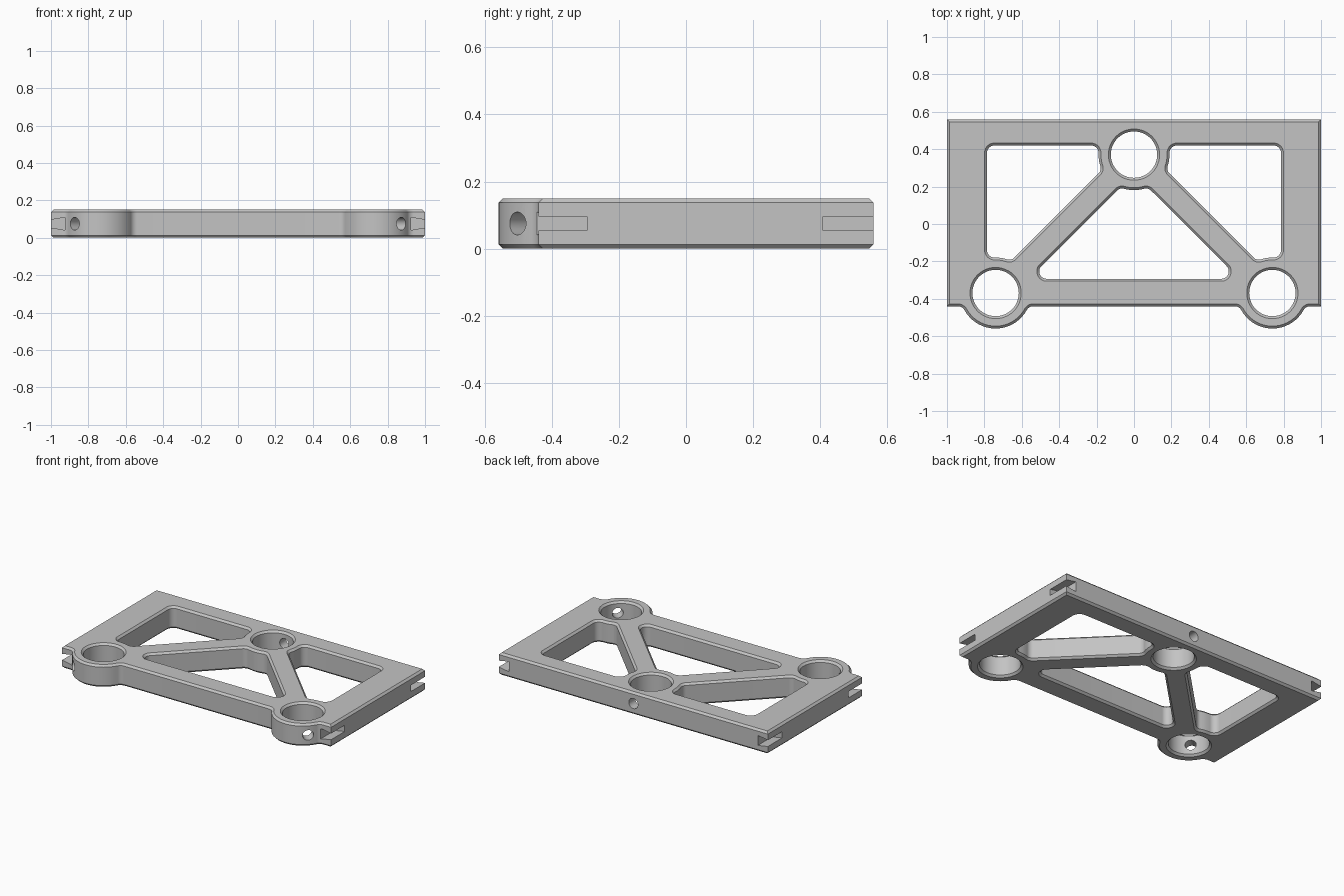
import bpy, bmesh, math
from mathutils import Vector

if "Cube" in bpy.data.objects:
    bpy.data.objects.remove(bpy.data.objects["Cube"])

H, CH = 0.15, 0.013            # plate thickness, edge chamfer
R, HOLE, FIL = 0.19, 0.124, 0.04   # boss, socket and fillet radii
TOP, BOT = 0.559, -0.44
C1, C2 = Vector((0, 0.371)), Vector((0.74, -0.369))   # socket centres
S = math.sqrt(0.5)

grey = bpy.data.materials.new("plain grey")
grey.use_nodes = True
grey.diffuse_color = (0.55, 0.55, 0.55, 1)
grey.node_tree.nodes["Principled BSDF"].inputs["Base Color"].default_value = (0.55, 0.55, 0.55, 1)


def arc(c, r, a0, a1, step=7):
    """Points on an arc, angles in degrees."""
    n = max(2, math.ceil(abs(a1 - a0) / step))
    return [Vector((c[0] + r * math.cos(math.radians(a0 + (a1 - a0) * i / n)),
                    c[1] + r * math.sin(math.radians(a0 + (a1 - a0) * i / n))))
            for i in range(n + 1)]


def meet(n, d, c, dist, side):
    """Point on the line n.p = d that lies at a distance from c."""
    n = Vector(n)
    off = d - n.dot(c)
    return c + n * off + Vector((-n.y, n.x)) * side * math.sqrt(dist ** 2 - off ** 2)


def ang(a, b):
    return math.degrees(math.atan2(b.y - a.y, b.x - a.x))


def mirror(pts):
    return [Vector((-p.x, p.y)) for p in reversed(pts)]


def clean(pts):
    return [p for i, p in enumerate(pts) if (p - pts[i - 1]).length > 1e-4]


def inset(pts, d):
    """Shift a loop to its left by d with mitred corners."""
    out = []
    for i, p in enumerate(pts):
        a = (p - pts[i - 1]).normalized()
        b = (pts[(i + 1) % len(pts)] - p).normalized()
        na, nb = Vector((-a.y, a.x)), Vector((-b.y, b.x))
        out.append(p + (na + nb) * d / (1 + na.dot(nb)))
    return out


# Outer outline, counter-clockwise: right half of the front edge, then mirrored
fa = meet((0, 1), BOT - FIL, C2, R + FIL, 1)     # fillet nearer the middle
fb = meet((0, 1), BOT - FIL, C2, R + FIL, -1)    # fillet nearer the corner
half = (arc(fa, FIL, 90, ang(fa, C2))
        + arc(C2, R, ang(C2, fa) % 360, ang(C2, fb) % 360)
        + arc(fb, FIL, ang(fb, C2) % 360, 90)
        + [Vector((1, BOT)), Vector((1, TOP))])
outline = clean(half + mirror(half))

# Side window between the rim, a diagonal strut and two bosses
WX, WY, DIAG = 0.786, 0.42, 0.46
f2 = meet((0, 1), WY - FIL, C1, R + FIL, -1)
f3 = meet((S, S), DIAG * S + FIL, C1, R + FIL, -1)
f4 = meet((S, S), DIAG * S + FIL, C2, R + FIL, 1)
f5 = meet((1, 0), WX - FIL, C2, R + FIL, 1)
window = clean(arc((WX - FIL, WY - FIL), FIL, 0, 90)
               + arc(f2, FIL, 90, ang(f2, C1) % 360)
               + arc(C1, R, ang(C1, f2), ang(C1, f3))
               + arc(f3, FIL, ang(f3, C1) % 360, 225)
               + arc(f4, FIL, 225, ang(f4, C2) % 360)
               + arc(C2, R, ang(C2, f4), ang(C2, f5))
               + arc(f5, FIL, ang(f5, C2), 0))

# Middle triangular window, rounded around the rear boss
TY, TD = -0.293, 0.27
g1 = Vector((TD - FIL / S - TY - FIL, TY + FIL))
g2 = meet((S, S), TD * S - FIL, C1, R + FIL, -1)
tri_half = (arc(g1, FIL, -90, 45) + arc(g2, FIL, 45, ang(g2, C1))
            + arc(C1, R, ang(C1, g2), -90))
triangle = clean(tri_half + mirror(tri_half))

# Openings run clockwise so that the material is always on the left
socket = lambda c: arc(c, HOLE, 360, 0, 7.5)[:-1]
openings = [window[::-1], mirror(window[::-1]), triangle[::-1],
            socket(C1), socket(C2), socket((-C2.x, C2.y))]

# Chamfered plate: wall rings for each loop, then filled caps
bm = bmesh.new()
caps = {0: [], 3: []}
for loop in [outline] + openings:
    small = inset(loop, CH)
    rings = [[bm.verts.new((p.x, p.y, z)) for p in pts]
             for pts, z in ((small, 0), (loop, CH), (loop, H - CH), (small, H))]
    n = len(loop)
    for lo, hi in zip(rings, rings[1:]):
        for i in range(n):
            j = (i + 1) % n
            bm.faces.new((lo[i], lo[j], hi[j], hi[i]))
    for k in caps:
        caps[k] += [bm.edges.get((rings[k][i], rings[k][(i + 1) % n])) for i in range(n)]
for edges in caps.values():
    bmesh.ops.triangle_fill(bm, use_beauty=True, use_dissolve=False, edges=edges)
bmesh.ops.recalc_face_normals(bm, faces=bm.faces)


def make_object(name, bm):
    me = bpy.data.meshes.new(name)
    bm.to_mesh(me)
    bm.free()
    me.materials.append(grey)
    ob = bpy.data.objects.new(name, me)
    bpy.context.collection.objects.link(ob)
    return ob


def cut(target, bm):
    """Subtract a cutter mesh and discard it."""
    bmesh.ops.recalc_face_normals(bm, faces=bm.faces)
    cutter = make_object("cutter", bm)
    cutter.hide_render = True
    mod = target.modifiers.new("cut", "BOOLEAN")
    mod.operation, mod.solver, mod.object = "DIFFERENCE", "EXACT", cutter
    bpy.context.view_layer.objects.active = target
    bpy.ops.object.modifier_apply(modifier=mod.name)
    bpy.data.objects.remove(cutter)


plate = make_object("truss_plate", bm)

# Dovetail slots in the four corners
for sx in (-1, 1):
    for y0, y1 in ((-0.6, -0.295), (0.408, 0.7)):
        bm = bmesh.new()
        prof = [(1.1, -0.021), (1.0, -0.021), (0.925, -0.034),
                (0.925, 0.034), (1.0, 0.021), (1.1, 0.021)]
        face = bm.faces.new([bm.verts.new((sx * x, y0, H / 2 + z)) for x, z in prof])
        ext = bmesh.ops.extrude_face_region(bm, geom=[face])["geom"]
        bmesh.ops.translate(bm, vec=(0, y1 - y0, 0),
                            verts=[v for v in ext if isinstance(v, bmesh.types.BMVert)])
        cut(plate, bm)

# Radial screw holes through the three socket walls
for c, d in ((C1, (0, 1)), (C2, (S, -S)), ((-C2.x, C2.y), (-S, -S))):
    d3 = Vector((d[0], d[1], 0))
    mid = Vector((c[0], c[1], H / 2)) + d3 * 0.18
    bm = bmesh.new()
    bmesh.ops.create_cone(bm, cap_ends=True, segments=32, radius1=0.034,
                          radius2=0.034, depth=0.24)
    mat = d3.to_track_quat("Z", "Y").to_matrix().to_4x4()
    mat.translation = mid
    bmesh.ops.transform(bm, matrix=mat, verts=bm.verts)
    cut(plate, bm)

# Smooth the curved walls, keep the chamfers crisp
bpy.ops.object.select_all(action="DESELECT")
plate.select_set(True)
bpy.context.view_layer.objects.active = plate
bpy.ops.object.shade_smooth_by_angle(angle=math.radians(30))
